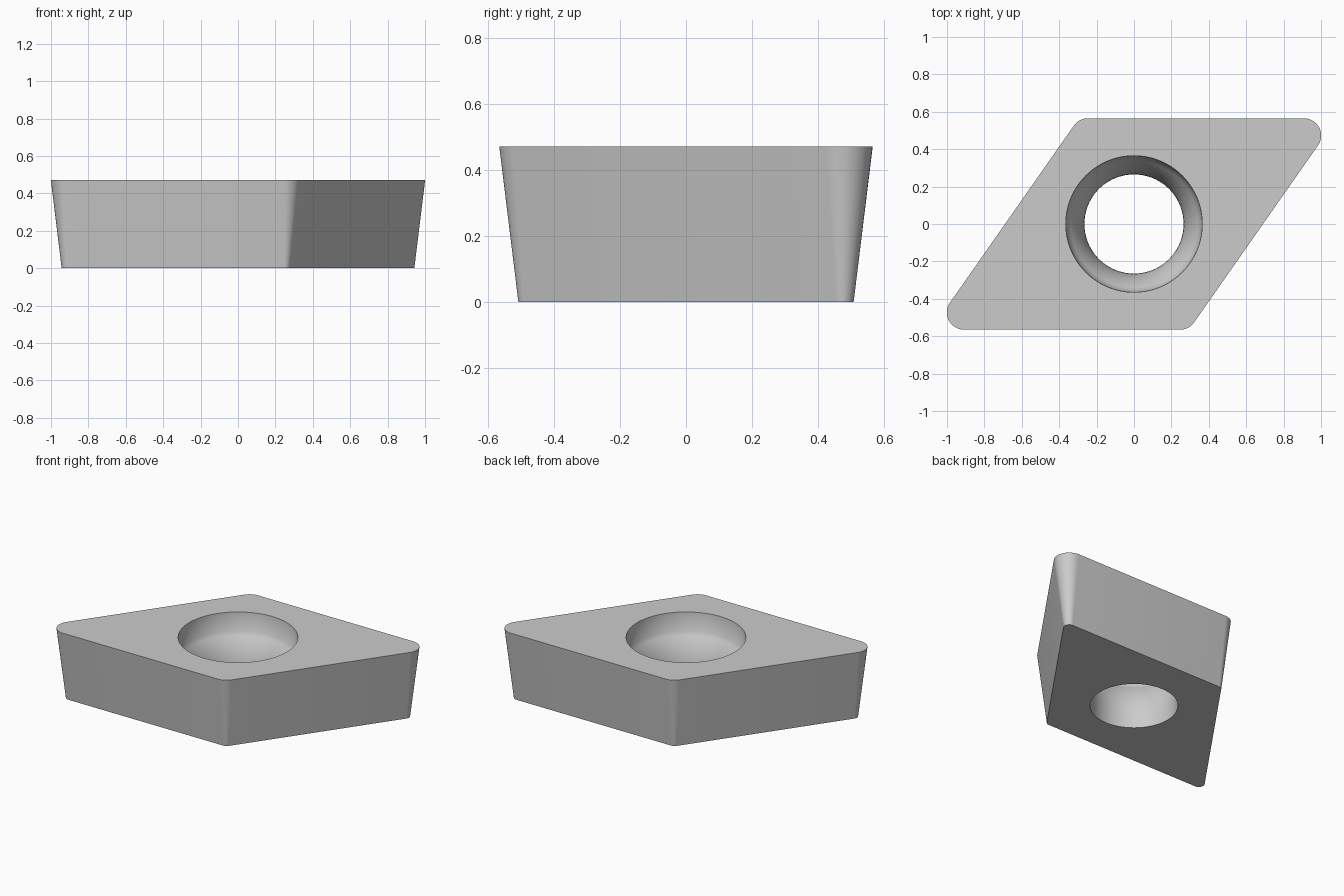
import bpy, bmesh
from math import sin, cos, tan, radians, pi

if "Cube" in bpy.data.objects:
    bpy.data.objects.remove(bpy.data.objects["Cube"])

H = 0.47                  # thickness
HALF = 0.565              # half width across the top flats
NOSE = 0.092              # nose radius at the top
RELIEF = H * tan(radians(7))
ANGLE = radians(55)       # sharp corner angle


def make_object(name, bm):
    bmesh.ops.recalc_face_normals(bm, faces=bm.faces)
    mesh = bpy.data.meshes.new(name)
    bm.to_mesh(mesh)
    bm.free()
    obj = bpy.data.objects.new(name, mesh)
    bpy.context.collection.objects.link(obj)
    return obj


def outline(radius, steps=12):
    """Rounded rhombus; the corner centres are shared by top and bottom."""
    d = HALF - NOSE
    sharp = (d * (1 + cos(ANGLE)) / sin(ANGLE), d)
    blunt = (-d * (1 - cos(ANGLE)) / sin(ANGLE), d)
    slant = ANGLE - pi / 2
    corners = [(sharp, slant, pi / 2), (blunt, pi / 2, ANGLE + pi / 2)]
    half = [(c[0] + radius * cos(a + (b - a) * i / steps),
             c[1] + radius * sin(a + (b - a) * i / steps))
            for c, a, b in corners for i in range(steps + 1)]
    return half + [(-x, -y) for x, y in half]


# Tapered insert body
bm = bmesh.new()
low = [bm.verts.new((x, y, 0)) for x, y in outline(NOSE - RELIEF)]
top = [bm.verts.new((x, y, H)) for x, y in outline(NOSE)]
bm.faces.new(low[::-1])
bm.faces.new(top)
for i in range(len(low)):
    j = (i + 1) % len(low)
    bm.faces.new((low[i], low[j], top[j], top[i]))
body = make_object("insert_body", bm)

# Screw hole: straight throat, flared curved seat, steep upper wall
throat, seat_r, seat_z, flare = 0.265, 0.357, 0.345, radians(40)
R = (seat_r - throat) / (1 - cos(flare))
z0 = seat_z - R * sin(flare)
profile = [(throat, -0.1)]
profile += [(throat + R * (1 - cos(flare * i / 10)), z0 + R * sin(flare * i / 10))
            for i in range(11)]
profile += [(0.365, H), (0.365, H + 0.1)]
N = 96
bm = bmesh.new()
rings = [[bm.verts.new((r * cos(2 * pi * k / N), r * sin(2 * pi * k / N), z))
          for k in range(N)] for r, z in profile]
for a, b in zip(rings, rings[1:]):
    for k in range(N):
        m = (k + 1) % N
        bm.faces.new((a[k], a[m], b[m], b[k]))
bm.faces.new(rings[0][::-1])
bm.faces.new(rings[-1])
cutter = make_object("hole_cutter", bm)
cutter.hide_render = True

# Cut the hole and smooth the curved walls
bpy.context.view_layer.objects.active = body
body.select_set(True)
mod = body.modifiers.new("screw_hole", 'BOOLEAN')
mod.operation = 'DIFFERENCE'
mod.solver = 'EXACT'
mod.object = cutter
bpy.ops.object.modifier_apply(modifier=mod.name)
bpy.data.objects.remove(cutter)
bpy.ops.object.shade_smooth_by_angle(angle=radians(35))
